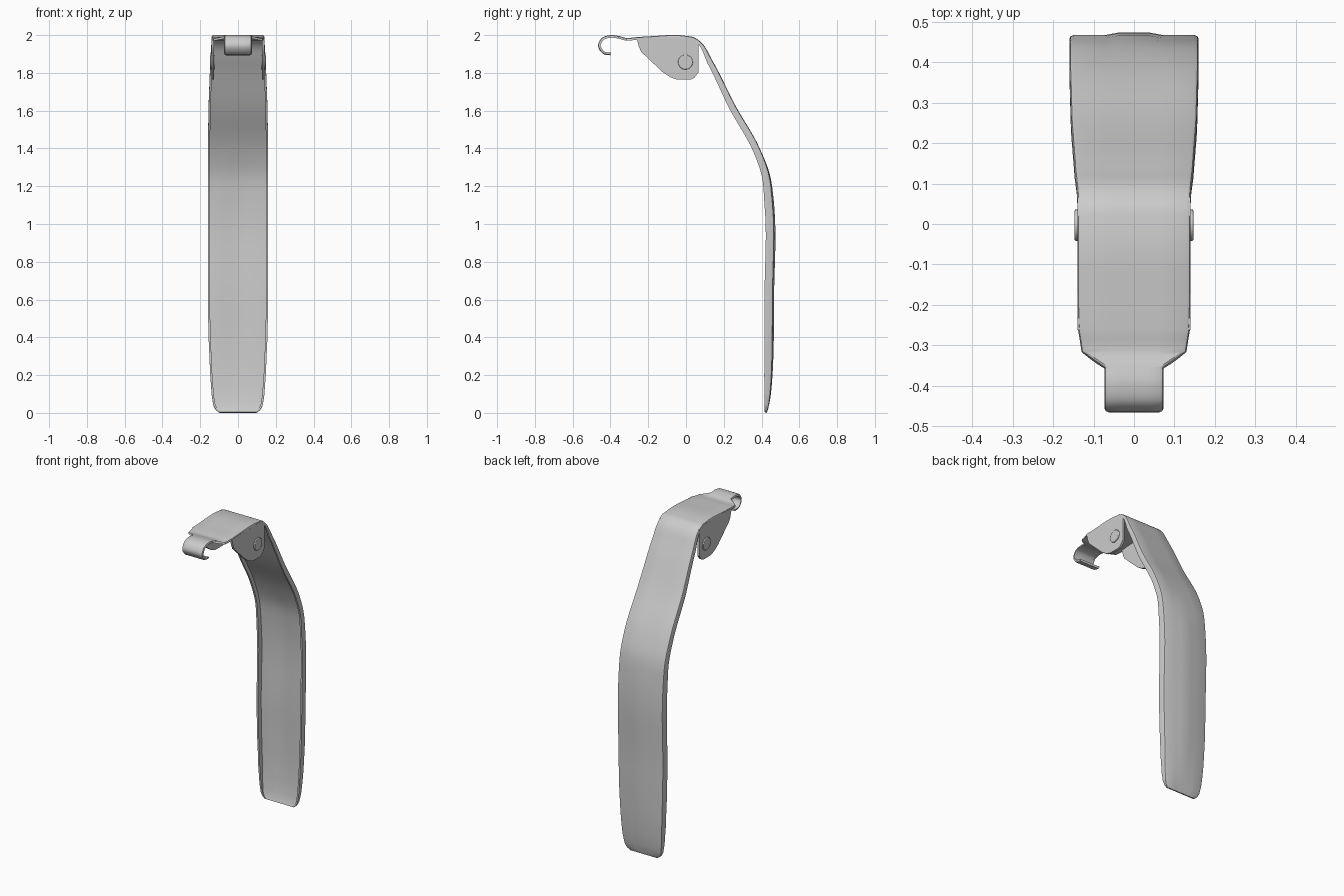
import bpy, bmesh, math
from mathutils import Vector

if "Cube" in bpy.data.objects:
    bpy.data.objects.remove(bpy.data.objects["Cube"])

T = 0.014  # sheet thickness

# Lever stations: y, z of outer surface, half width, rim depth, crown
KEYS = [
    (-0.400, 1.893, 0.073, T, 0), (-0.435, 1.899, 0.073, T, 0),
    (-0.466, 1.945, 0.073, T, 0), (-0.445, 1.985, 0.073, T, 0),
    (-0.395, 2.000, 0.073, T, 0), (-0.355, 1.995, 0.073, T, 0),
    (-0.315, 1.985, 0.130, T, 0), (-0.265, 1.989, 0.138, T, 0),
    (-0.200, 1.993, 0.140, T, 0), (0.000, 1.996, 0.140, T, 0),
    (0.045, 1.987, 0.140, T, 0), (0.080, 1.962, 0.141, 0.018, 0),
    (0.140, 1.865, 0.147, 0.030, 0), (0.260, 1.630, 0.156, 0.036, 0),
    (0.395, 1.390, 0.160, 0.038, 0), (0.440, 1.265, 0.160, 0.040, 0.003),
    (0.460, 1.110, 0.160, 0.045, 0.006), (0.460, 0.600, 0.160, 0.045, 0.006),
    (0.459, 0.400, 0.156, 0.044, 0.006), (0.454, 0.200, 0.147, 0.040, 0.004),
    (0.446, 0.090, 0.139, 0.032, 0.002), (0.438, 0.035, 0.130, 0.024, 0),
    (0.432, 0.012, 0.118, 0.018, 0), (0.428, 0.000, 0.102, T, 0),
]


def sample(keys, steps=6):
    """Smooth the path by chord-length Hermite curves; widths stay linear."""
    p = [Vector(k[:2]) for k in keys]
    n = len(p)
    h = [(p[i + 1] - p[i]).length for i in range(n - 1)]
    s = [(p[i + 1] - p[i]) / h[i] for i in range(n - 1)]
    m = [s[0]] + [(s[i - 1] * h[i] + s[i] * h[i - 1]) / (h[i] + h[i - 1])
                  for i in range(1, n - 1)] + [s[-1]]
    out = []
    for i in range(n - 1):
        for j in range(steps + (i == n - 2)):
            u = j / steps
            a, b = 2*u**3 - 3*u*u + 1, u**3 - 2*u*u + u
            c, d = 3*u*u - 2*u**3, u**3 - u*u
            pos = p[i]*a + m[i]*(b*h[i]) + p[i+1]*c + m[i+1]*(d*h[i])
            tan = (p[i]*(6*u*u - 6*u) + p[i+1]*(6*u - 6*u*u)) / h[i] \
                + m[i]*(3*u*u - 4*u + 1) + m[i+1]*(3*u*u - 2*u)
            extra = [keys[i][q]*(1-u) + keys[i+1][q]*u for q in (2, 3, 4)]
            out.append((pos, tan.normalized(), *extra))
    return out


def section(w, d, crown):
    """Closed channel section as (x, depth) pairs."""
    r, a, b, wall = 0.010, 0.25*w, 0.45*w, 0.011
    right = [(a, -crown), (b, 0), (w - r, 0), (w - 0.3*r, 0.3*r),
             (w, r), (w, d), (w - wall, d), (w - wall, T - 0.0005),
             (b, T - 0.0005), (a, T - crown)]
    return right + [(-x, y) for x, y in reversed(right)]


def finish(bm, name, angle=35):
    bmesh.ops.recalc_face_normals(bm, faces=bm.faces)
    me = bpy.data.meshes.new(name)
    bm.to_mesh(me)
    bm.free()
    ob = bpy.data.objects.new(name, me)
    bpy.context.collection.objects.link(ob)
    bpy.ops.object.select_all(action='DESELECT')
    ob.select_set(True)
    bpy.context.view_layer.objects.active = ob
    bpy.ops.object.shade_smooth_by_angle(angle=math.radians(angle))
    return ob


# Bent lever with hook, top plate and rimmed handle
bm = bmesh.new()
rings = []
for pos, tan, w, d, crown in sample(KEYS):
    nrm = Vector((tan.y, -tan.x))
    rings.append([bm.verts.new((x, pos.x + nrm.x*v, pos.y + nrm.y*v))
                  for x, v in section(w, d, crown)])
for a, b in zip(rings, rings[1:]):
    for i in range(len(a)):
        j = (i + 1) % len(a)
        bm.faces.new((a[i], a[j], b[j], b[i]))
# End caps: strips between outer and inner skins
for r in (rings[0], rings[-1]):
    for i in range(4):
        bm.faces.new((r[i], r[i + 1], r[8 - i], r[9 - i]))
        bm.faces.new((r[19 - i], r[18 - i], r[11 + i], r[10 + i]))
    bm.faces.new((r[0], r[9], r[10], r[19]))
finish(bm, "lever")

# Side cheeks folded down from the top plate
CHEEK = [(-0.262, 1.986), (-0.250, 1.940), (-0.238, 1.912), (-0.125, 1.805),
         (-0.085, 1.778), (-0.050, 1.765), (0.028, 1.765), (0.045, 1.775),
         (0.066, 1.802), (0.066, 1.972), (0.035, 1.988)]
for side, label in ((-1, "left"), (1, "right")):
    bm = bmesh.new()
    face = bm.faces.new([bm.verts.new((side*0.126, y, z)) for y, z in CHEEK])
    # Solid plate: keep the inner face, extrude a copy outwards
    ext = bmesh.ops.extrude_face_region(bm, geom=[face], use_keep_orig=True)
    bmesh.ops.translate(bm, vec=(side*0.0142, 0, 0),
                        verts=[e for e in ext["geom"]
                               if isinstance(e, bmesh.types.BMVert)])
    finish(bm, label + "_cheek")

    # Rivet head with softened rim
    bpy.ops.mesh.primitive_cylinder_add(
        vertices=40, radius=0.039, depth=0.026,
        location=(side*0.134, -0.003, 1.857), rotation=(0, math.pi/2, 0))
    rivet = bpy.context.object
    rivet.name = label + "_rivet"
    bev = rivet.modifiers.new("soft_rim", 'BEVEL')
    bev.width, bev.segments = 0.003, 2
    bpy.ops.object.shade_smooth_by_angle(angle=math.radians(35))
